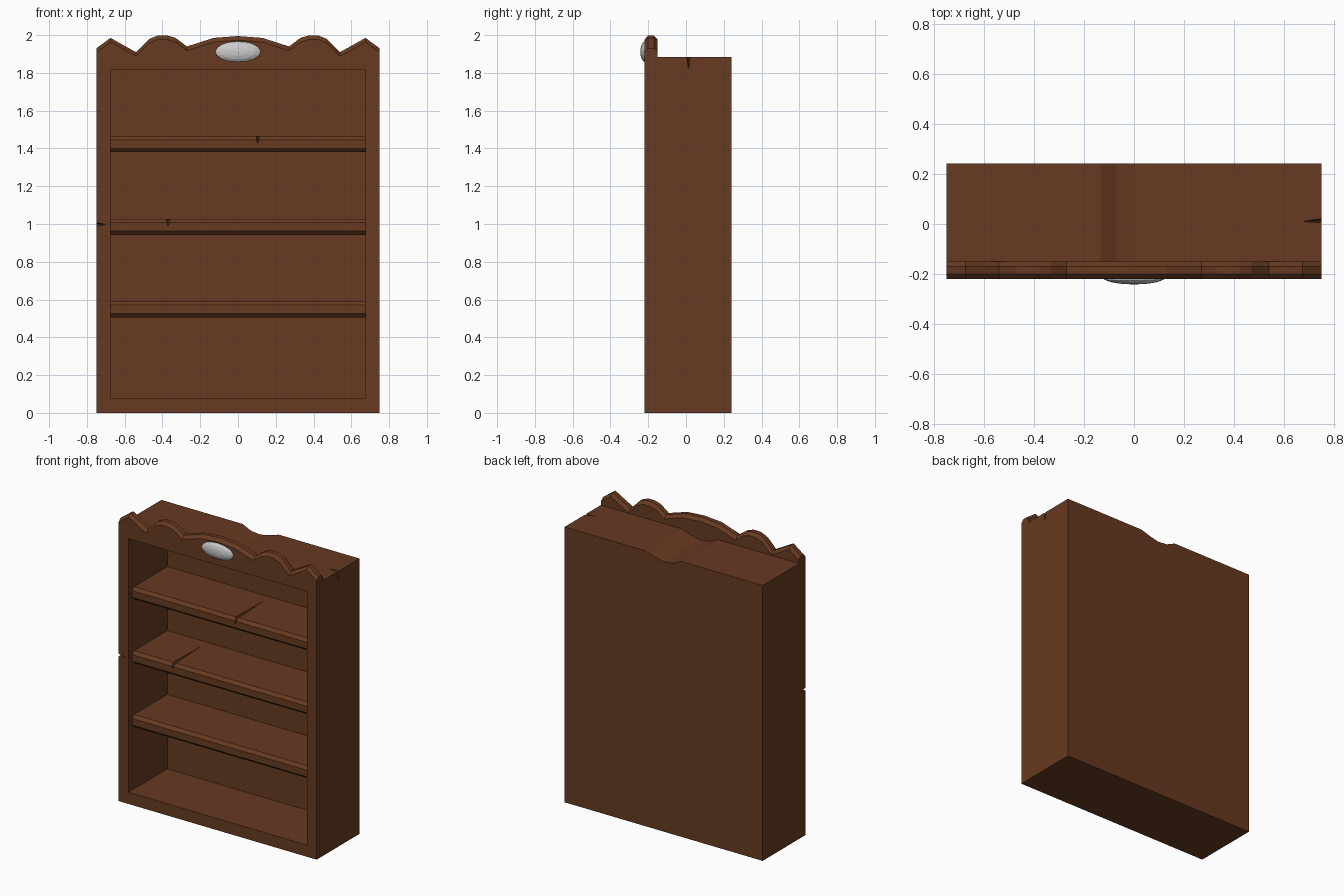
import bpy, bmesh
from mathutils import Matrix

if "Cube" in bpy.data.objects:
    bpy.data.objects.remove(bpy.data.objects["Cube"])

W, FRONT, BACK, INNER_BACK = 0.75, -0.22, 0.242, 0.2


def material(name, colour):
    m = bpy.data.materials.new(name)
    m.diffuse_color = (*colour, 1)
    m.use_nodes = True
    m.node_tree.nodes["Principled BSDF"].inputs["Base Color"].default_value = m.diffuse_color
    return m


wood = material("wood", (0.135, 0.042, 0.015))
pale = material("pale_metal", (0.75, 0.75, 0.75))


def add_object(name, bm, mat=None):
    bmesh.ops.recalc_face_normals(bm, faces=bm.faces[:])
    me = bpy.data.meshes.new(name)
    bm.to_mesh(me)
    bm.free()
    ob = bpy.data.objects.new(name, me)
    bpy.context.collection.objects.link(ob)
    if mat:
        me.materials.append(mat)
    return ob


def cut(target, cutter):
    cutter.hide_render = True
    cutter.hide_viewport = True
    cutter.display_type = 'WIRE'
    mod = target.modifiers.new(cutter.name, 'BOOLEAN')
    mod.operation, mod.solver, mod.object = 'DIFFERENCE', 'EXACT', cutter


def box(name, lo, hi):
    bm = bmesh.new()
    bmesh.ops.create_cube(bm, size=1)
    for v in bm.verts:
        v.co = [lo[i] if v.co[i] < 0 else hi[i] for i in range(3)]
    return add_object(name, bm)


def splinter(name, points):
    """Tetrahedral cutter for a crack."""
    bm = bmesh.new()
    v = [bm.verts.new(p) for p in points]
    for i in range(4):
        bm.faces.new(v[:i] + v[i + 1:])
    return add_object(name, bm)


def interp(table, x):
    for (x0, z0), (x1, z1) in zip(table, table[1:]):
        if x0 <= x <= x1:
            return z0 + (z1 - z0) * (x - x0) / (x1 - x0)


# Carcass: crest outline mirrored, worn dip in the top behind it
half = [(0, 1.995), (0.13, 1.985), (0.27, 1.94), (0.33, 1.985), (0.375, 1.998),
        (0.425, 1.998), (0.47, 1.98), (0.54, 1.91), (0.675, 1.985), (W, 1.93)]
crest = [(-x, z) for x, z in half[:0:-1]] + half
dip = [(-W, 1.885), (-0.135, 1.885), (-0.07, 1.855), (0, 1.848),
       (0.07, 1.863), (0.14, 1.885), (W, 1.885)]
xs = sorted({x for x, _ in crest + dip})
rows = [(FRONT, crest, -0.022), (-0.2, crest, 0), (-0.17, crest, 0),
        (-0.15, crest, -0.022), (-0.15, dip, 0), (BACK, dip, 0)]
bm = bmesh.new()
top = [[bm.verts.new((x, y, interp(t, x) + dz)) for x in xs] for y, t, dz in rows]
fl, fr, bl, br = [bm.verts.new((x, y, 0)) for y in (FRONT, BACK) for x in (-W, W)]
for a, b in zip(top, top[1:]):
    for i in range(len(xs) - 1):
        bm.faces.new((a[i], a[i + 1], b[i + 1], b[i]))
bm.faces.new([fl, fr] + top[0][::-1])
bm.faces.new([bl, br] + top[-1][::-1])
bm.faces.new([fl, bl] + [r[0] for r in top[::-1]])
bm.faces.new([fr, br] + [r[-1] for r in top[::-1]])
bm.faces.new([fl, fr, br, bl])
carcass = add_object("bookcase_carcass", bm, wood)

# Hollow interior and chipped edges
cut(carcass, box("interior_cutter", (-0.675, -0.3, 0.08), (0.675, INNER_BACK, 1.815)))
cut(carcass, splinter("left_chip_cutter", [(-0.765, -0.23, 1.014), (-0.765, -0.23, 0.984),
                                           (-0.69, -0.23, 0.997), (-0.765, -0.15, 1.0)]))
cut(carcass, splinter("top_crack_cutter", [(0.76, 0.004, 1.89), (0.76, 0.024, 1.89),
                                           (0.67, 0.01, 1.89), (0.76, 0.014, 1.805)]))

# Shelves with chamfered front edges, two of them cracked
for n, (z, crack) in enumerate([(0.59, None), (1.027, -0.37), (1.465, 0.105)], 1):
    profile = [(INNER_BACK, z), (-0.16, z), (-0.18, z - 0.02), (-0.18, z - 0.065),
               (-0.16, z - 0.085), (INNER_BACK, z - 0.085)]
    bm = bmesh.new()
    ends = [[bm.verts.new((x, y, h)) for y, h in profile] for x in (-0.675, 0.675)]
    for e in ends:
        bm.faces.new(e)
    for i in range(6):
        j = (i + 1) % 6
        bm.faces.new((ends[0][i], ends[0][j], ends[1][j], ends[1][i]))
    shelf = add_object(f"shelf_{n}", bm, wood)
    if crack is not None:
        cut(shelf, splinter(f"shelf_{n}_crack_cutter",
                            [(crack - 0.012, -0.19, z + 0.005), (crack + 0.012, -0.19, z + 0.005),
                             (crack, -0.19, z - 0.04), (crack, 0.18, z + 0.005)]))

# Oval medallion on the crest
bm = bmesh.new()
bmesh.ops.create_uvsphere(bm, u_segments=16, v_segments=8, radius=1)
bmesh.ops.transform(bm, verts=bm.verts[:], matrix=Matrix.Translation((0, -0.212, 1.912))
                    @ Matrix.Diagonal((0.127, 0.03, 0.057, 1)) @ Matrix.Rotation(1.5708, 4, 'X'))
add_object("crest_medallion", bm, pale)
